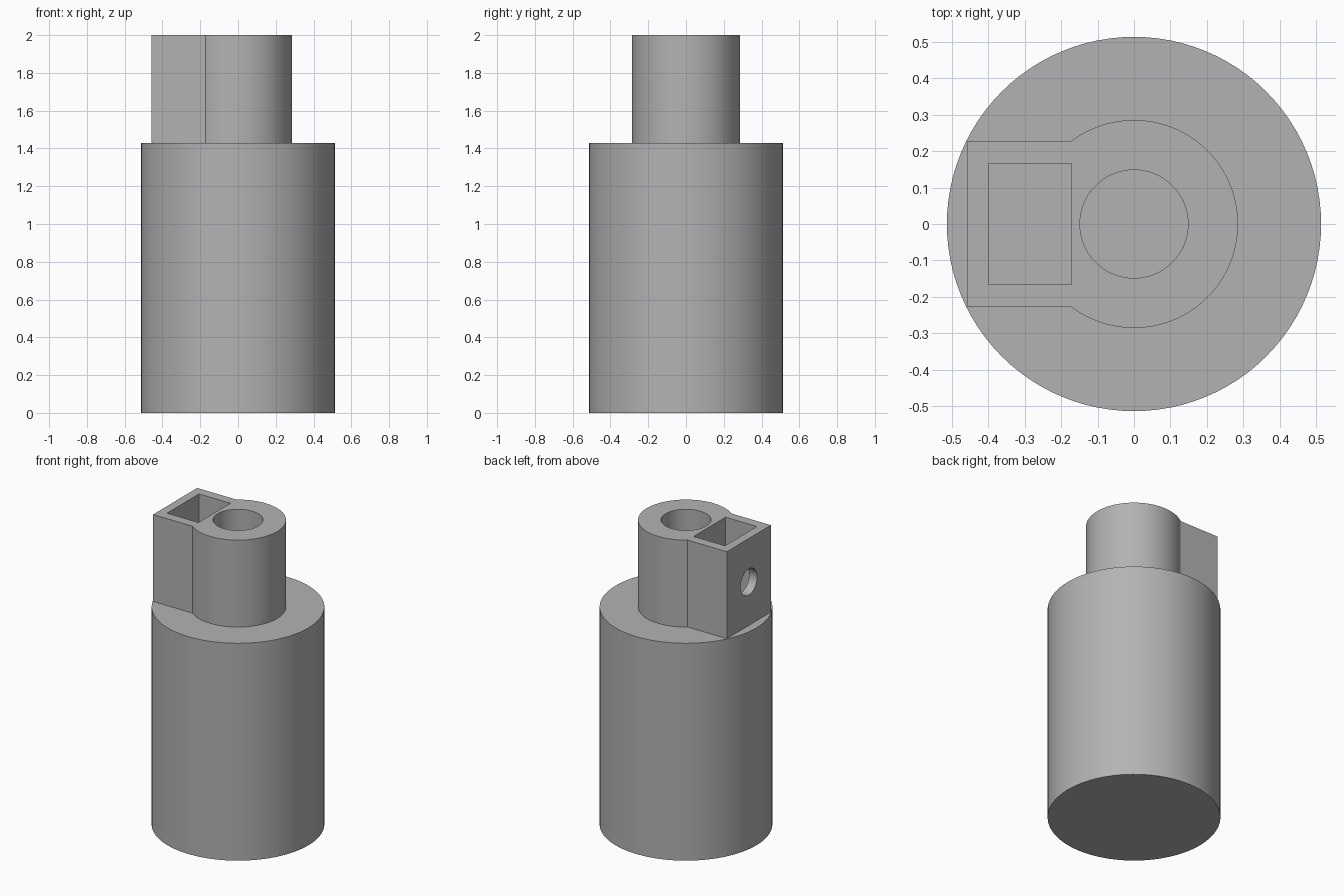
import bpy, bmesh, math
from mathutils import Matrix

U = 2 / 35                # design unit: half of it is one step below
S = U / 2
BODY_R, BODY_H, TOTAL_H = 18 * S, 50 * S, 70 * S
BOSS_R, BLOCK_Y, BLOCK_X, NECK_X = 10 * S, 8 * S, -16 * S, -6 * S
SEGMENTS = 96

if "Cube" in bpy.data.objects:
    bpy.data.objects.remove(bpy.data.objects["Cube"], do_unlink=True)

grey = bpy.data.materials.new("plain grey")
grey.use_nodes = True
colour = (0.45, 0.45, 0.45, 1)
grey.diffuse_color = colour
grey.node_tree.nodes["Principled BSDF"].inputs["Base Color"].default_value = colour


def make_prism(name, outline, z0, z1):
    """Extrude a closed outline of (x, y) points from z0 to z1."""
    bm = bmesh.new()
    face = bm.faces.new([bm.verts.new((x, y, z0)) for x, y in outline])
    top = bmesh.ops.extrude_face_region(bm, geom=[face])["geom"]
    bmesh.ops.translate(bm, vec=(0, 0, z1 - z0),
                        verts=[v for v in top if isinstance(v, bmesh.types.BMVert)])
    bmesh.ops.recalc_face_normals(bm, faces=bm.faces)
    mesh = bpy.data.meshes.new(name)
    bm.to_mesh(mesh)
    bm.free()
    mesh.materials.append(grey)
    obj = bpy.data.objects.new(name, mesh)
    bpy.context.collection.objects.link(obj)
    return obj


def arc(radius, start=0, end=2 * math.pi, steps=SEGMENTS, closed=True):
    count = steps if closed else steps + 1
    angles = [start + (end - start) * i / steps for i in range(count)]
    return [(radius * math.cos(a), radius * math.sin(a)) for a in angles]


def combine(target, tool, operation):
    """Apply a boolean and discard the tool."""
    mod = target.modifiers.new(operation.title(), 'BOOLEAN')
    mod.operation, mod.object, mod.solver = operation, tool, 'EXACT'
    bpy.context.view_layer.objects.active = target
    bpy.ops.object.modifier_apply(modifier=mod.name)
    bpy.data.objects.remove(tool, do_unlink=True)


# Large cylindrical body
body = make_prism("cylinder_body", arc(BODY_R), 0, BODY_H)

# Round boss with a square clamp block on its right side
half = math.atan2(BLOCK_Y, NECK_X)
keyhole = arc(BOSS_R, -half, half, closed=False)
keyhole += [(BLOCK_X, BLOCK_Y), (BLOCK_X, -BLOCK_Y)]
boss = make_prism("clamp_boss", keyhole, BODY_H - U, TOTAL_H)
combine(body, boss, 'UNION')

# Shaft bore and rectangular nut pocket, open at the top
bore = make_prism("bore_cutter", arc(5.2 * S), BODY_H, TOTAL_H + U)
combine(body, bore, 'DIFFERENCE')
pocket = make_prism("pocket_cutter", [(-14 * S, -5.8 * S), (NECK_X, -5.8 * S),
                                      (NECK_X, 5.8 * S), (-14 * S, 5.8 * S)],
                    BODY_H, TOTAL_H + U)
combine(body, pocket, 'DIFFERENCE')

# Screw hole from the block's outer face through the pocket into the bore
screw = make_prism("screw_cutter", arc(3 * S, steps=48), -20 * S, -2 * S)
screw.data.transform(Matrix.Translation((0, 0, 60 * S)) @ Matrix.Rotation(math.pi / 2, 4, 'Y'))
combine(body, screw, 'DIFFERENCE')

# Smooth the round walls and keep the rims sharp
body.name = "shaft_clamp_body"
bpy.ops.object.select_all(action='DESELECT')
body.select_set(True)
bpy.context.view_layer.objects.active = body
bpy.ops.object.shade_smooth_by_angle(angle=math.radians(25))
